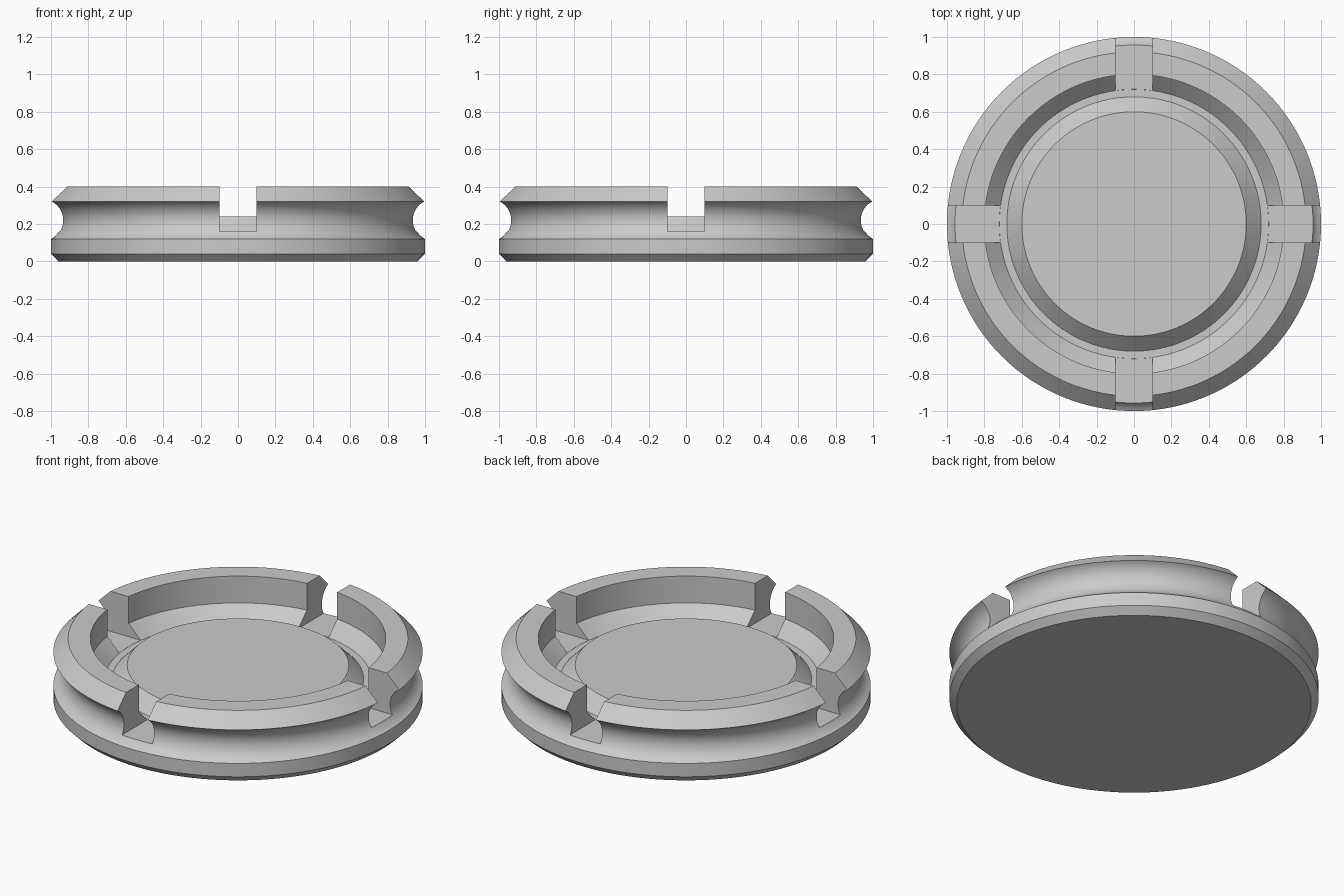
import bpy, bmesh
from math import sin, cos, pi, atan2

SEGMENTS = 128
CENTRE_Z, HALF, DEPTH = 0.22, 0.10, 0.06   # side groove
FLOOR_Z = 0.16                              # moat and notch floor

cube = bpy.data.objects.get("Cube")
if cube:
    bpy.data.objects.remove(cube, do_unlink=True)

grey = bpy.data.materials.new("plain grey")
grey.use_nodes = True
colour = (0.6, 0.6, 0.6, 1)
grey.diffuse_color = colour
grey.node_tree.nodes["Principled BSDF"].inputs["Base Color"].default_value = colour


def make_object(name, bm):
    bmesh.ops.recalc_face_normals(bm, faces=bm.faces[:])
    mesh = bpy.data.meshes.new(name)
    bm.to_mesh(mesh)
    bm.free()
    mesh.materials.append(grey)
    obj = bpy.data.objects.new(name, mesh)
    bpy.context.collection.objects.link(obj)
    return obj


def lathe(name, profile):
    """Turn a bottom-to-top profile of (radius, z) and cap both ends."""
    bm = bmesh.new()
    rings = []
    for r, z in profile:
        rings.append([bm.verts.new((r * cos(2 * pi * i / SEGMENTS),
                                    r * sin(2 * pi * i / SEGMENTS), z))
                      for i in range(SEGMENTS)])
    for low, high in zip(rings, rings[1:]):
        for i in range(SEGMENTS):
            j = (i + 1) % SEGMENTS
            bm.faces.new((low[i], low[j], high[j], high[i]))
    bm.faces.new(rings[0])
    bm.faces.new(rings[-1])
    return make_object(name, bm)


def groove(steps=18):
    """Concave arc cut into the rim."""
    radius = (HALF ** 2 + DEPTH ** 2) / (2 * DEPTH)
    middle = 1 - DEPTH + radius
    sweep = atan2(HALF, middle - 1)
    angles = [sweep * (2 * i / steps - 1) for i in range(steps + 1)]
    return [(middle - radius * cos(a), CENTRE_Z + radius * sin(a)) for a in angles]


# Body: chamfered base, grooved rim, inner wall, moat and raised centre
profile = [(0.96, 0), (1, 0.04)] + groove() + [
    (0.92, 0.40), (0.80, 0.40), (0.80, 0.24), (0.72, FLOOR_Z),
    (0.68, FLOOR_Z), (0.60, 0.24)]
body = lathe("grooved_dish", profile)

# Four notches through the rim
bm = bmesh.new()
inner, outer, top, floor = 0.70, 1.2, 0.6, FLOOR_Z + 0.0008
for dx, dy in ((1, 0), (0, 1), (-1, 0), (0, -1)):
    box = bmesh.ops.create_cube(bm, size=1)["verts"]
    for v in box:
        along = inner + (v.co.x + 0.5) * (outer - inner)
        across = v.co.y * 0.2
        v.co = (along * dx - across * dy, along * dy + across * dx,
                floor + (v.co.z + 0.5) * (top - floor))
cutter = make_object("notch_cutter", bm)
cutter.hide_render = True

cut = body.modifiers.new("notches", "BOOLEAN")
cut.operation = "DIFFERENCE"
cut.solver = "EXACT"
cut.object = cutter

bpy.ops.object.select_all(action="DESELECT")
body.select_set(True)
bpy.context.view_layer.objects.active = body
bpy.ops.object.modifier_apply(modifier=cut.name)
bpy.data.objects.remove(cutter, do_unlink=True)
bpy.ops.object.shade_smooth_by_angle()
